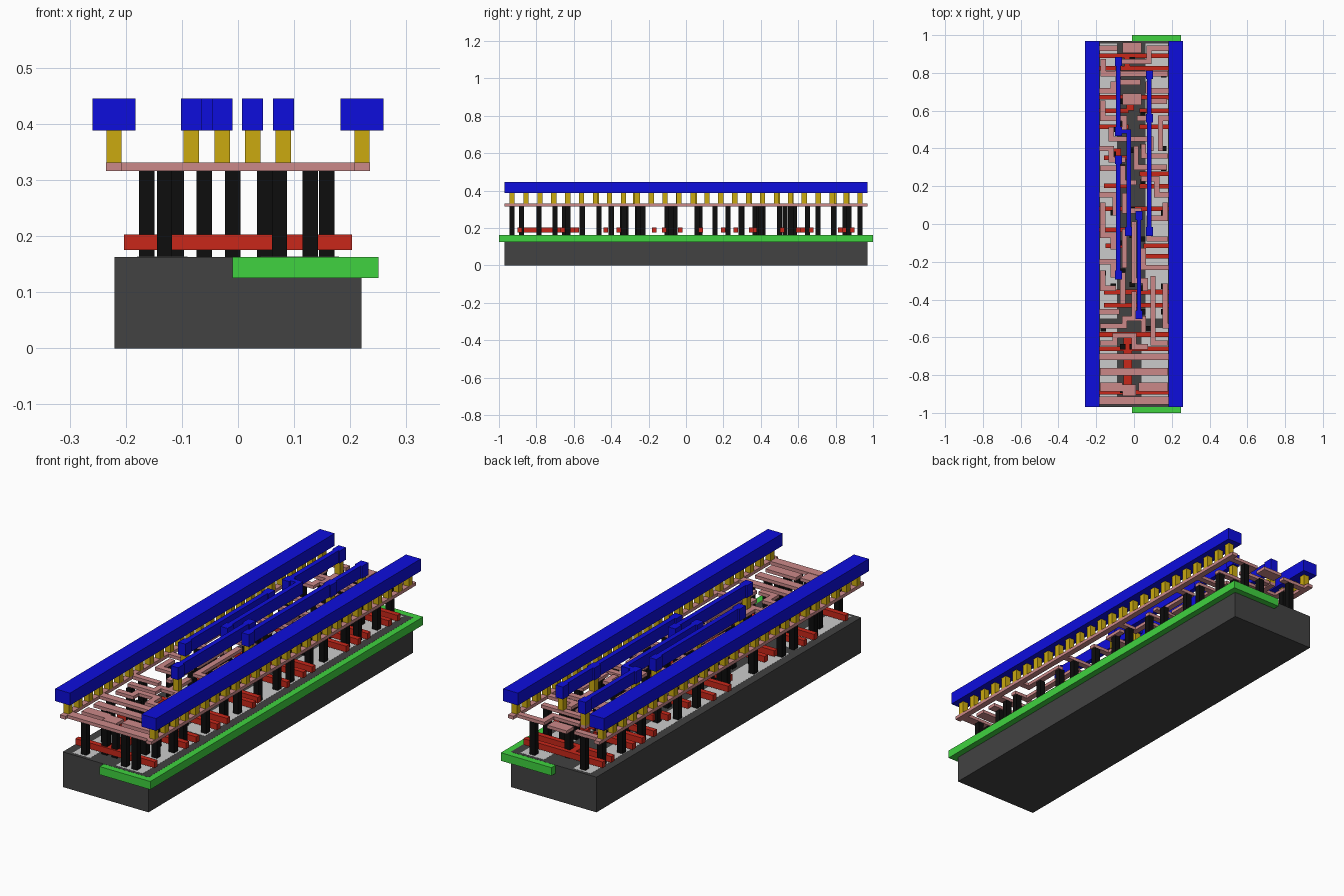
import bpy, bmesh
from mathutils import Matrix, Vector

LINE = 0.0275      # standard wire and plug width


def part(name, boxes, z0, z1, colour=None):
    """One object made of boxes given as (x0, x1, y0, y1), all from z0 to z1."""
    bm = bmesh.new()
    for x0, x1, y0, y1 in boxes:
        m = Matrix.Translation(((x0 + x1) / 2, (y0 + y1) / 2, (z0 + z1) / 2))
        m = m @ Matrix.Diagonal((abs(x1 - x0), abs(y1 - y0), z1 - z0, 1))
        bmesh.ops.create_cube(bm, size=1, matrix=m)
    me = bpy.data.meshes.new(name)
    bm.to_mesh(me)
    bm.free()
    ob = bpy.data.objects.new(name, me)
    bpy.context.collection.objects.link(ob)
    if colour:
        mat = bpy.data.materials.get(str(colour)) or bpy.data.materials.new(str(colour))
        mat.diffuse_color = (*colour, 1)
        me.materials.append(mat)
    return ob


def wire(*pts, w=LINE):
    """Boxes following a right-angled path."""
    h = w / 2
    return [(min(a[0], b[0]) - h, max(a[0], b[0]) + h,
             min(a[1], b[1]) - h, max(a[1], b[1]) + h) for a, b in zip(pts, pts[1:])]


def squares(pts, w=LINE):
    return [(x - w / 2, x + w / 2, y - w / 2, y + w / 2) for x, y in pts]


DARK, GREEN, RED = (0.054, 0.054, 0.054), (0.05, 0.65, 0.05), (0.58, 0.02, 0.01)
BLACK, PINK = (0.004, 0.004, 0.004), (0.6, 0.25, 0.25)
GOLD, BLUE = (0.6, 0.4, 0.005), (0.004, 0.004, 0.72)

# Base block and the well along its right side
part("substrate", [(-0.22, 0.22, -0.97, 0.97)], 0, 0.163, DARK)
part("well", [(-0.01, 0.25, -1, 1)], 0.125, 0.1625, GREEN)

# Shallow active strips set in the top of the base
part("active_strips", [(-0.18, -0.09, -0.955, -0.55), (-0.18, -0.09, -0.5, 0.955),
                       (0.04, 0.18, -0.955, -0.55), (0.06, 0.18, -0.5, 0.955)],
     0.13, 0.1635, (0.55, 0.55, 0.55))

# Gate bars running across the base
full = [0.89, 0.825, 0.08, -0.585, -0.66, -0.89]
left = [0.67, 0.6, 0.515, -0.03]
right = [0.67, 0.6, 0.515, 0.265, 0.2, -0.17]
gates = [(-0.203, 0.203, y - 0.012, y + 0.012) for y in full]
gates += [(-0.203, -0.03, y - 0.012, y + 0.012) for y in left]
gates += [(0.03, 0.203, y - 0.012, y + 0.012) for y in right]
gates += [(-0.16, 0.203, y - 0.012, y + 0.012) for y in (-0.36, -0.43)]
gates += [(-0.16, -0.02, 0.338, 0.362), (-0.15, -0.04, -0.127, -0.103),
          (0.05, 0.19, -0.127, -0.103), (-0.16, -0.03, 0.19, 0.214),
          (-0.055, -0.01, -0.89, -0.58), (-0.05, -0.02, 0.825, 0.89),
          (-0.04, 0.0, 0.6, 0.68), (-0.11, -0.07, 0.34, 0.4)]
part("gate_bars", gates, 0.175, 0.203, RED)

# Plugs standing between base and local wiring
plugs = [(x, y) for y in (-0.93, -0.785, 0.93) for x in (-0.131, 0.129)]
plugs += [(0.074, y) for y in (-0.93, -0.785, -0.7, -0.555, 0.705, 0.79)]
plugs += [(-0.163, y) for y in (-0.7, -0.555, -0.465, -0.26, -0.06, 0.155, 0.295, 0.56, 0.705, 0.85)]
plugs += [(0.158, y) for y in (-0.7, -0.63, -0.465, -0.33, -0.23, -0.08, 0.06, 0.155, 0.295, 0.4, 0.56, 0.65, 0.79)]
plugs += [(-0.009, y) for y in (-0.88, -0.65, -0.32, -0.06, 0.075, 0.39, 0.65, 0.87)]
plugs += [(-0.06, y) for y in (-0.88, -0.65, -0.4, -0.25, -0.1, 0.225, 0.3, 0.53, 0.65)]
plugs += [(-0.11, y) for y in (-0.63, -0.33, -0.1, 0.06, 0.37, 0.5)]
plugs += [(0.048, y) for y in (-0.465, -0.34, -0.08, 0.225, 0.41, 0.58)]
part("contact_plugs", squares(plugs), 0.162, 0.317, BLACK)

# Local wiring: two side rails, wide bars and bent wires
wiring = [(-0.235, -0.207, -0.97, 0.97), (0.207, 0.235, -0.97, 0.97)]
wiring += [(-0.22, 0.22, -0.955, -0.913), (-0.18, -0.06, -0.888, -0.84),
           (0.025, 0.18, -0.888, -0.84), (-0.18, 0.18, -0.803, -0.763),
           (-0.22, 0.22, -0.72, -0.685), (-0.06, 0.04, 0.905, 0.96),
           (-0.06, 0.04, 0.63, 0.69), (-0.06, 0.01, -0.91, -0.85)]
wiring += wire((-0.22, 0.93), (-0.1, 0.93))
wiring += wire((0.22, 0.93), (0.08, 0.93), (0.08, 0.86), (-0.05, 0.86))
wiring += wire((-0.163, 0.86), (-0.163, 0.795), (0.165, 0.795))
wiring += wire((-0.22, 0.705), (-0.11, 0.705), (-0.11, 0.74))
wiring += wire((0.22, 0.705), (0.074, 0.705), (0.074, 0.74))
wiring += wire((-0.083, 0.86), (-0.083, 0.75), (0.02, 0.75))
wiring += wire((-0.165, 0.64), (-0.165, 0.56), (-0.05, 0.56), (-0.05, 0.5))
wiring += wire((0.16, 0.65), (0.08, 0.65), (0.08, 0.56), (0.03, 0.56))
wiring += wire((0.22, 0.56), (0.14, 0.56), (0.14, 0.4))
wiring += wire((-0.12, 0.5), (-0.12, 0.45), (0.09, 0.45), (0.09, 0.4))
part("local_wiring_back", wiring, 0.316, 0.331, PINK)

mid = wire((-0.22, 0.4), (-0.12, 0.4), (-0.12, 0.34), (-0.06, 0.34))
mid += wire((0.01, 0.4), (0.01, 0.3), (0.16, 0.3))
mid += wire((-0.165, 0.295), (-0.06, 0.295), (-0.06, 0.22), (0.0, 0.22))
mid += wire((0.05, 0.41), (0.05, 0.36), (0.165, 0.36))
mid += wire((0.22, 0.155), (0.12, 0.155), (0.12, 0.24), (0.05, 0.24))
mid += wire((-0.22, 0.155), (-0.1, 0.155), (-0.1, 0.06))
mid += wire((-0.05, 0.15), (-0.05, 0.07), (0.026, 0.07), (0.026, 0.04))
mid += wire((0.165, 0.1), (0.165, 0.03), (0.08, 0.03), (0.08, -0.08), (0.165, -0.08))
mid += wire((-0.165, 0.1), (-0.165, -0.06), (-0.11, -0.06), (-0.11, -0.12))
mid += wire((0.0, 0.0), (0.0, -0.3), (0.06, -0.3), (0.06, -0.34))
mid += wire((-0.028, -0.04), (-0.05, -0.04), (-0.05, -0.22))
part("local_wiring_middle", mid, 0.316, 0.331, PINK)

front = wire((-0.22, -0.2), (-0.11, -0.2), (-0.11, -0.27), (-0.06, -0.27), (-0.06, -0.41))
front += wire((0.22, -0.23), (0.05, -0.23), (0.05, -0.14))
front += wire((0.1, -0.29), (0.1, -0.63), (0.165, -0.63))
front += wire((0.165, -0.33), (0.165, -0.54), (0.22, -0.54))
front += wire((-0.165, -0.26), (-0.165, -0.34), (-0.11, -0.34))
front += wire((0.026, -0.48), (0.0, -0.48), (0.0, -0.37))
front += wire((-0.22, -0.465), (-0.09, -0.465))
front += wire((-0.165, -0.54), (-0.05, -0.54), (-0.05, -0.5), (0.05, -0.5), (0.05, -0.56))
front += wire((-0.165, -0.63), (-0.1, -0.63), (-0.1, -0.59), (-0.0, -0.59), (-0.0, -0.65), (0.06, -0.65))
part("local_wiring_front", front, 0.316, 0.331, PINK)

# Posts: a regular row under each rail, and a few under the inner tracks
posts = [(s * 0.221, -0.93 + 0.0744 * i) for s in (-1, 1) for i in range(26)]
inner = [(-0.083, 0.86), (-0.083, 0.49), (-0.028, -0.04), (-0.083, 0.34), (-0.083, -0.27),
         (0.081, 0.79), (0.081, 0.56), (0.081, -0.04), (0.026, 0.045), (0.026, -0.48)]
part("metal_posts", squares(posts + inner), 0.331, 0.388, GOLD)

# Top metal: two power rails and the inner tracks with their end pads
part("power_rails", [(-0.259, -0.183, -0.97, 0.97), (0.183, 0.259, -0.97, 0.97)],
     0.388, 0.445, BLUE)
T = 0.0227
tracks = wire((-0.083, 0.86), (-0.083, 0.49), (-0.028, 0.49), (-0.028, -0.04), w=T)
tracks += wire((-0.083, 0.34), (-0.083, -0.27), w=T)
tracks += wire((0.081, 0.79), (0.081, -0.04), w=T)
tracks += wire((0.026, 0.045), (0.026, -0.48), w=T)
pads = [(x - 0.0185, x + 0.0185, y - 0.023, y + 0.023) for x, y in inner]
part("signal_tracks", tracks + pads, 0.388, 0.445, BLUE)
